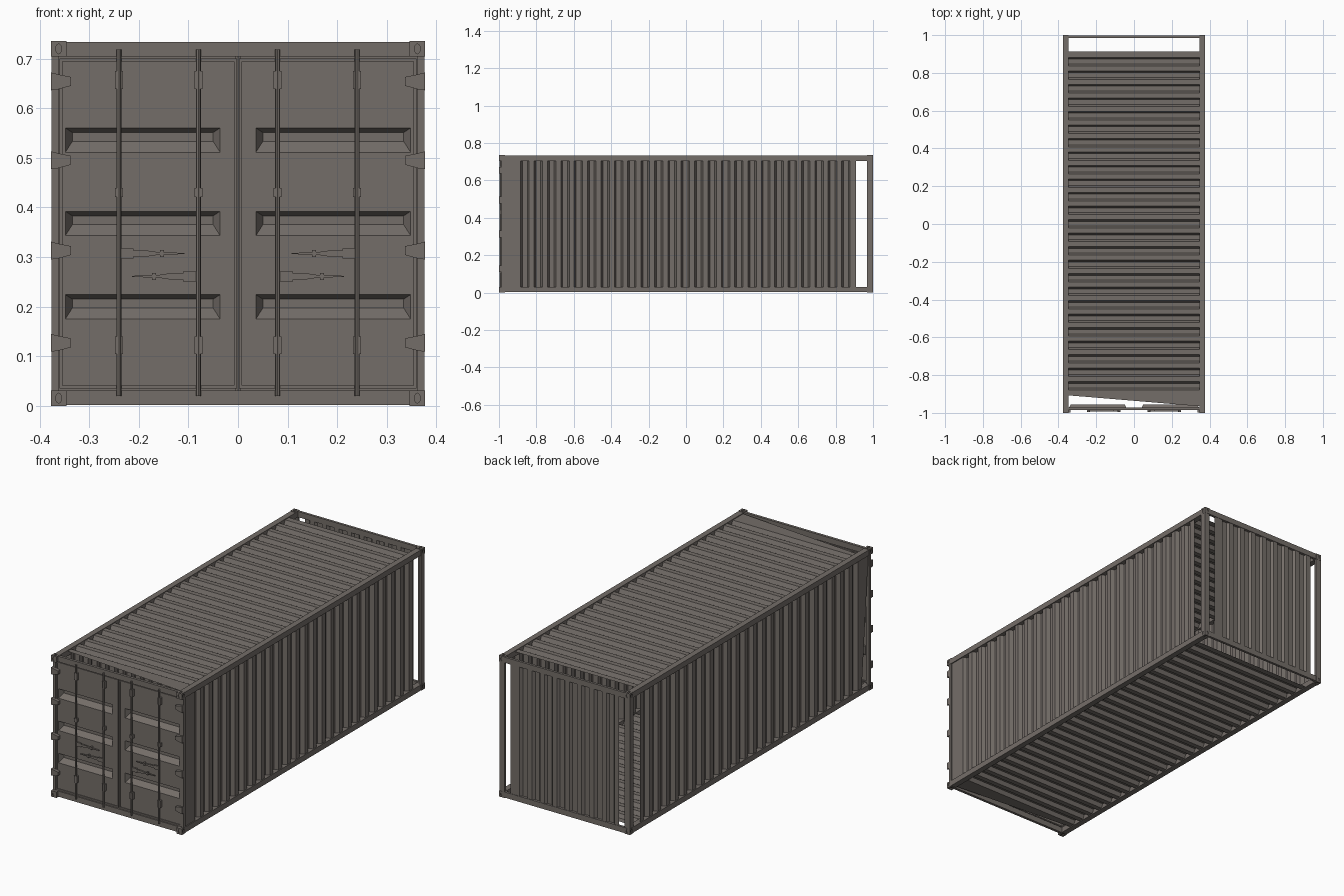
import bpy, bmesh, math
from mathutils import Matrix, Vector

if "Cube" in bpy.data.objects:
    bpy.data.objects.remove(bpy.data.objects["Cube"])

# One weathered steel colour for everything
steel = bpy.data.materials.new("grey_brown_steel")
steel.use_nodes = True
colour = (0.175, 0.155, 0.14, 1)
steel.diffuse_color = colour
bsdf = next(n for n in steel.node_tree.nodes if n.type == 'BSDF_PRINCIPLED')
bsdf.inputs["Base Color"].default_value = colour
bsdf.inputs["Roughness"].default_value = 0.8

HX, HY, H, R = 0.377, 1.0, 0.735, 0.031     # half width, half length, height, rail size


def finish(name, bm, recalc=True):
    if recalc:
        bmesh.ops.recalc_face_normals(bm, faces=bm.faces)
    me = bpy.data.meshes.new(name)
    bm.to_mesh(me)
    bm.free()
    me.materials.append(steel)
    ob = bpy.data.objects.new(name, me)
    bpy.context.scene.collection.objects.link(ob)
    return ob


def box(bm, x0, x1, y0, y1, z0, z1):
    m = Matrix.Translation(((x0 + x1) / 2, (y0 + y1) / 2, (z0 + z1) / 2))
    m = m @ Matrix.Diagonal((abs(x1 - x0), abs(y1 - y0), abs(z1 - z0), 1))
    bmesh.ops.create_cube(bm, size=1, matrix=m)


def prism(bm, outline, y0, y1):
    """Extrude an x-z outline from y0 to y1."""
    f = bm.faces.new([bm.verts.new((x, y0, z)) for x, z in outline])
    ext = bmesh.ops.extrude_face_region(bm, geom=[f])["geom"]
    for v in ext:
        if isinstance(v, bmesh.types.BMVert):
            v.co.y = y1


# Corrugated sheets: place(t, side, depth) maps the profile into space
def profile(start, end, period=0.0715):
    pts, t = [(start, 0)], start
    while t + period <= end + 0.001:
        for dt, d in ((0.026, 0), (0.036, 1), (0.0615, 1), (0.0715, 0)):
            pts.append((t + dt, d))
        t += period
    return pts + [(end, pts[-1][1])]


def sheet(name, place, start, end, depth, lead=None):
    pts = profile(start, end)
    rows = [(t, t, d * depth) for t, d in pts]
    if lead:                                   # plain leading strip, may be skewed
        rows.insert(0, (lead[0], lead[1], 0))
    bm = bmesh.new()
    vs = [[bm.verts.new(place(a, 0, d)), bm.verts.new(place(b, 1, d))] for a, b, d in rows]
    for p, q in zip(vs, vs[1:]):
        bm.faces.new((p[0], q[0], q[1], p[1]))
    return finish(name, bm)


IX, LO, HI = HX - R, R, H - R
X = (-IX - 0.003, IX + 0.003)
Z = (LO - 0.003, HI + 0.003)
sheet("roof_sheet", lambda t, s, d: (X[s], t, H - 0.006 - d), -0.905, 0.914, 0.02, (-0.907, -0.965))
sheet("floor_sheet", lambda t, s, d: (X[s], t, 0.006 + d), -0.905, 0.914, 0.02, (-0.907, -0.965))
sheet("left_wall", lambda t, s, d: (HX - 0.006 - d, t, Z[s]), -0.91, 0.91, 0.02, (-0.975, -0.975))
sheet("right_wall", lambda t, s, d: (-HX + 0.006 + d, t, Z[s]), -0.91, 0.91, 0.02, (-0.915, -0.97))
sheet("back_wall", lambda t, s, d: (t, HY - 0.003 - d, Z[s]), -0.312, 0.312, 0.012)

# Long rails, end beams and corner posts
bm = bmesh.new()
for s in (-1, 1):
    for z in (0.002, H - R):
        box(bm, s * (HX - R), s * (HX - 0.001), -HY + R, HY - R, z, z + R - 0.002)
    box(bm, s * (HX - R), s * (HX - 0.001), HY - 0.014, HY - 0.001, R, H - R)
    box(bm, s * (HX - 0.012), s * (HX - 0.001), HY - R, HY - 0.001, R, H - R)
    box(bm, s * (HX - 0.016), s * (HX - 0.001), -0.986, -HY + R, R, H - R)
for z in (0.002, H - R):
    box(bm, -HX + R, HX - R, HY - 0.014, HY - 0.001, z, z + R - 0.002)
    box(bm, -HX + R, HX - R, -0.986, -0.972, z, z + R - 0.002)
finish("frame", bm)

# Corner castings with oval sockets on their outer faces
bm, cut = bmesh.new(), bmesh.new()
for sx in (-1, 1):
    for sy in (-1, 1):
        for top in (0, 1):
            x, y, z = sx * (HX - R / 2), sy * (HY - R / 2), top * (H - R) + R / 2
            box(bm, x - R / 2, x + R / 2, y - R / 2, y + R / 2, z - R / 2, z + R / 2)
            for axis in (Vector((sx, 0, 0)), Vector((0, sy, 0)), Vector((0, 0, top * 2 - 1))):
                up = Vector((0, 1, 0)) if axis.z else Vector((0, 0, 1))
                basis = Matrix((up.cross(axis), up, axis)).transposed().to_4x4()
                m = Matrix.Translation(Vector((x, y, z)) + axis * R / 2) @ basis
                bmesh.ops.create_cone(cut, cap_ends=True, segments=12, radius1=1, radius2=1, depth=1,
                                      matrix=m @ Matrix.Diagonal((0.006, 0.01, 0.008, 1)))
castings, cutter = finish("corner_castings", bm), finish("socket_cutter", cut)
cutter.hide_render = True
mod = castings.modifiers.new("sockets", 'BOOLEAN')
mod.object, mod.operation, mod.solver = cutter, 'DIFFERENCE', 'EXACT'
dg = bpy.context.evaluated_depsgraph_get()
baked = bpy.data.meshes.new_from_object(castings.evaluated_get(dg))
castings.modifiers.clear()
castings.data = baked
bpy.data.objects.remove(cutter)

# Doors
FACE, BACK = -0.979, -0.955
POCKETS = (0.175, 0.343, 0.511)
BARS = (0.08, 0.24)


def door_leaf(name, s):
    bm = bmesh.new()
    xs = (0.004, 0.036, 0.348, 0.361)
    zs = [LO]
    for p in POCKETS:
        zs += [p, p + 0.049]
    zs.append(HI)
    quad = lambda pts: bm.faces.new([bm.verts.new((s * x, y, z)) for x, y, z in pts])
    for i, (x0, x1) in enumerate(zip(xs, xs[1:])):
        for j, (z0, z1) in enumerate(zip(zs, zs[1:])):
            outer = [(x0, FACE, z0), (x1, FACE, z0), (x1, FACE, z1), (x0, FACE, z1)]
            if i == 1 and j % 2:
                # pressed pocket with a long sloping sill
                a, b, c, d = x0 + 0.014, x1 - 0.014, z0 + 0.022, z1 - 0.009
                inner = [(a, BACK, c), (b, BACK, c), (b, BACK, d), (a, BACK, d)]
                for k in range(4):
                    n = (k + 1) % 4
                    quad((outer[k], outer[n], inner[n], inner[k]))
                quad(inner)
            else:
                quad(outer)
    bmesh.ops.remove_doubles(bm, verts=bm.verts, dist=0.0001)
    finish(name, bm)

    # raised seal around the leaf
    bm = bmesh.new()
    y0, y1 = FACE - 0.004, FACE + 0.006
    for x in (0.002, 0.354):
        box(bm, s * x, s * (x + 0.006), y0, y1, LO + 0.004, HI - 0.004)
    for z in (LO + 0.004, HI - 0.01):
        box(bm, s * 0.008, s * 0.354, y0, y1, z, z + 0.006)
    finish(name + "_seal", bm)


def lock_gear(name, s):
    bm = bmesh.new()
    for x in BARS:
        m = Matrix.Translation((s * x, -0.991, 0.369))
        bmesh.ops.create_cone(bm, cap_ends=True, segments=8, radius1=0.005, radius2=0.005,
                              depth=0.698, matrix=m)
        # guides that hold the bar
        for z, h in ((0.122, 0.018), (0.43, 0.009), (0.657, 0.018)):
            box(bm, s * (x - 0.008), s * (x + 0.008), -0.994, FACE, z - h, z + h)
    finish(name + "_bars", bm)

    # tapered handles with a small catch
    bm = bmesh.new()
    for x, way, z in ((0.238, -1, 0.307), (0.084, 1, 0.261)):
        half = ((0, 0.01), (0.027, 0.01), (0.027, 0.006), (0.055, 0.006), (0.075, 0.003), (0.13, 0.001))
        line = [(s * (x + way * u), z + v) for u, v in half]
        line += [(s * (x + way * u), z - v) for u, v in reversed(half)]
        prism(bm, line, -0.992, -0.985)
        c = x + way * 0.085
        box(bm, s * (c - 0.004), s * (c + 0.004), -0.993, FACE, z - 0.007, z + 0.007)
    finish(name + "_handles", bm)


def hinges(name, s):
    bm = bmesh.new()
    for z in (0.127, 0.313, 0.495, 0.654):
        prism(bm, [(s * HX, z - 0.018), (s * 0.362, z - 0.016), (s * 0.337, z - 0.009),
                   (s * 0.337, z + 0.009), (s * 0.362, z + 0.014), (s * HX, z + 0.018)], -0.999, -0.982)
    finish(name, bm)


for side, s in (("left", 1), ("right", -1)):
    door_leaf(side + "_door", s)
    lock_gear(side + "_lock", s)
    hinges(side + "_hinges", s)
